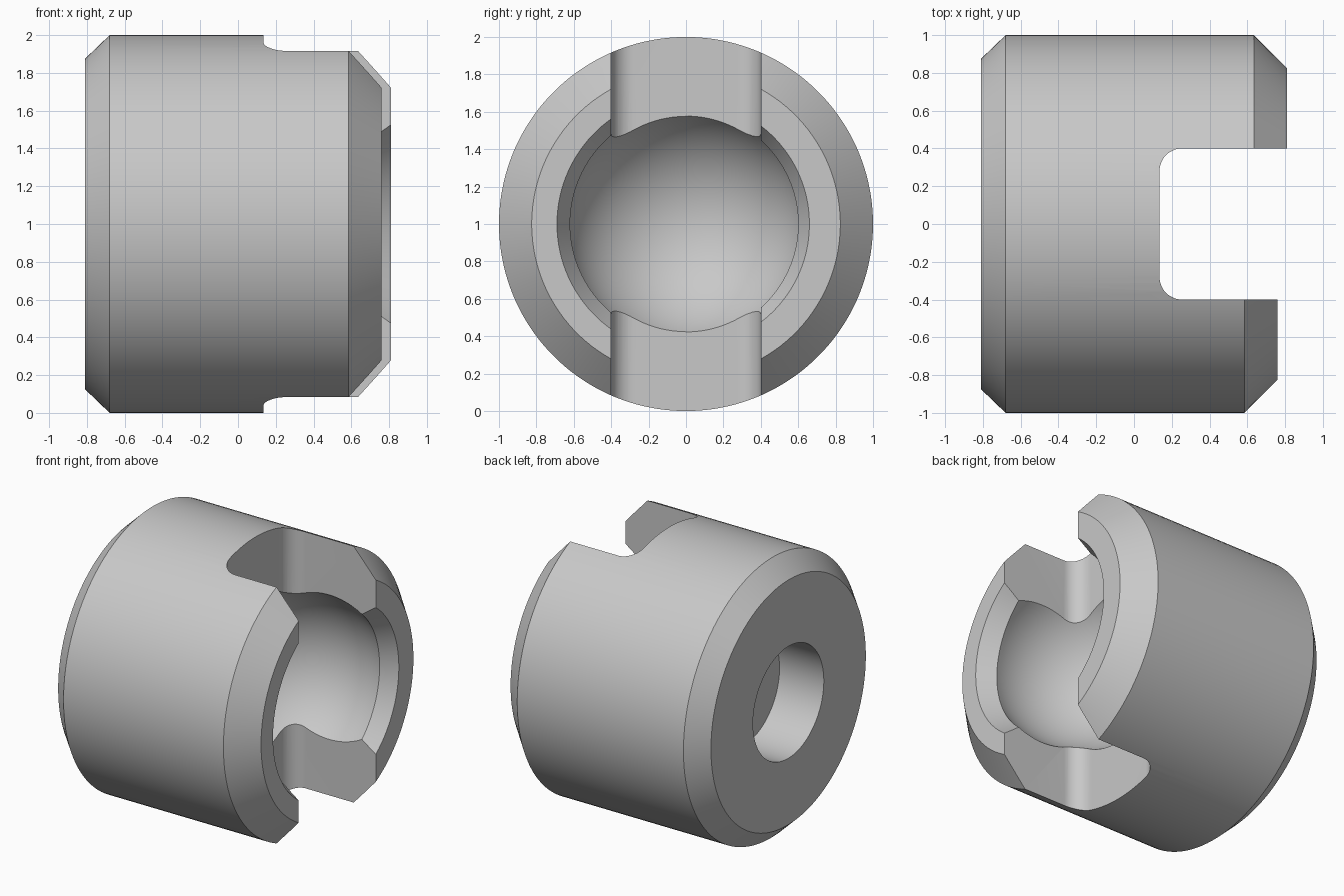
import bpy, bmesh
from math import sin, cos, pi, atan2, hypot

cube = bpy.data.objects.get("Cube")
if cube:
    bpy.data.objects.remove(cube)

SEGMENTS = 128
ARC_STEPS = 32
BALL_X, BALL_R = 0.44, 0.652


def material(name, value):
    mat = bpy.data.materials.new(name)
    mat.use_nodes = True
    colour = (value, value, value, 1)
    mat.diffuse_color = colour
    mat.node_tree.nodes["Principled BSDF"].inputs["Base Color"].default_value = colour
    return mat


def add_object(name, bm):
    bmesh.ops.recalc_face_normals(bm, faces=bm.faces)
    mesh = bpy.data.meshes.new(name)
    bm.to_mesh(mesh)
    bm.free()
    obj = bpy.data.objects.new(name, mesh)
    bpy.context.collection.objects.link(obj)
    return obj


def profile(lip_x, lip_r, seat_x, seat_r):
    """Half section (x, radius) from the blind bore round to the socket floor."""
    points = [(-0.46, 0), (-0.46, 0.4), (-0.81, 0.4), (-0.81, 0.875), (-0.68, 1),
              (lip_x - 0.175, 1), (lip_x, 0.825), (lip_x, lip_r)]
    start = atan2(seat_r, seat_x - BALL_X)
    radius = hypot(seat_r, seat_x - BALL_X)
    for i in range(ARC_STEPS + 1):
        t = i / ARC_STEPS
        a = start + (pi - start) * t
        r = radius + (BALL_R - radius) * t
        points.append((BALL_X + r * cos(a), max(0, r * sin(a))))
    return points


# Turned body: the front jaw is slightly shorter than the back one
front = profile(0.76, 0.69, 0.64, 0.62)
back = profile(0.81, 0.66, 0.70, 0.60)
bm = bmesh.new()
columns = []
for s in range(SEGMENTS):
    a = 2 * pi * (s + 0.5) / SEGMENTS
    section = back if cos(a) > 0 else front
    columns.append([bm.verts.new((x, r * cos(a), 1 + r * sin(a))) for x, r in section])
for s, column in enumerate(columns):
    following = columns[(s + 1) % SEGMENTS]
    for i in range(len(column) - 1):
        bm.faces.new((column[i], column[i + 1], following[i + 1], following[i]))
bmesh.ops.remove_doubles(bm, verts=bm.verts, dist=0.00001)
body = add_object("socket_body", bm)
body.data.materials.append(material("machined grey", 0.58))

# Slot cutter with rounded inner corners
FLOOR, HALF, FILLET = 0.135, 0.4, 0.12
outline = [(1.2, -HALF)]
for side in (-1, 1):
    arc = []
    for i in range(13):
        a = pi / 2 * i / 12
        arc.append((FLOOR + FILLET * (1 - sin(a)), side * (HALF - FILLET + FILLET * cos(a))))
    outline += arc if side < 0 else arc[::-1]
outline.append((1.2, HALF))
bm = bmesh.new()
base = bm.faces.new([bm.verts.new((x, y, -0.2)) for x, y in outline])
top = bmesh.ops.extrude_face_region(bm, geom=[base])["geom"]
bmesh.ops.translate(bm, vec=(0, 0, 2.4),
                    verts=[v for v in top if isinstance(v, bmesh.types.BMVert)])
cutter = add_object("slot_cutter", bm)
cutter.hide_render = True

# Cut the slot through the mouth
bpy.ops.object.select_all(action="DESELECT")
bpy.context.view_layer.objects.active = body
body.select_set(True)
cut = body.modifiers.new("slot", "BOOLEAN")
cut.operation = "DIFFERENCE"
cut.solver = "EXACT"
cut.object = cutter
bpy.ops.object.modifier_apply(modifier=cut.name)
bpy.data.objects.remove(cutter)
bpy.ops.object.shade_smooth_by_angle(angle=pi / 6)
